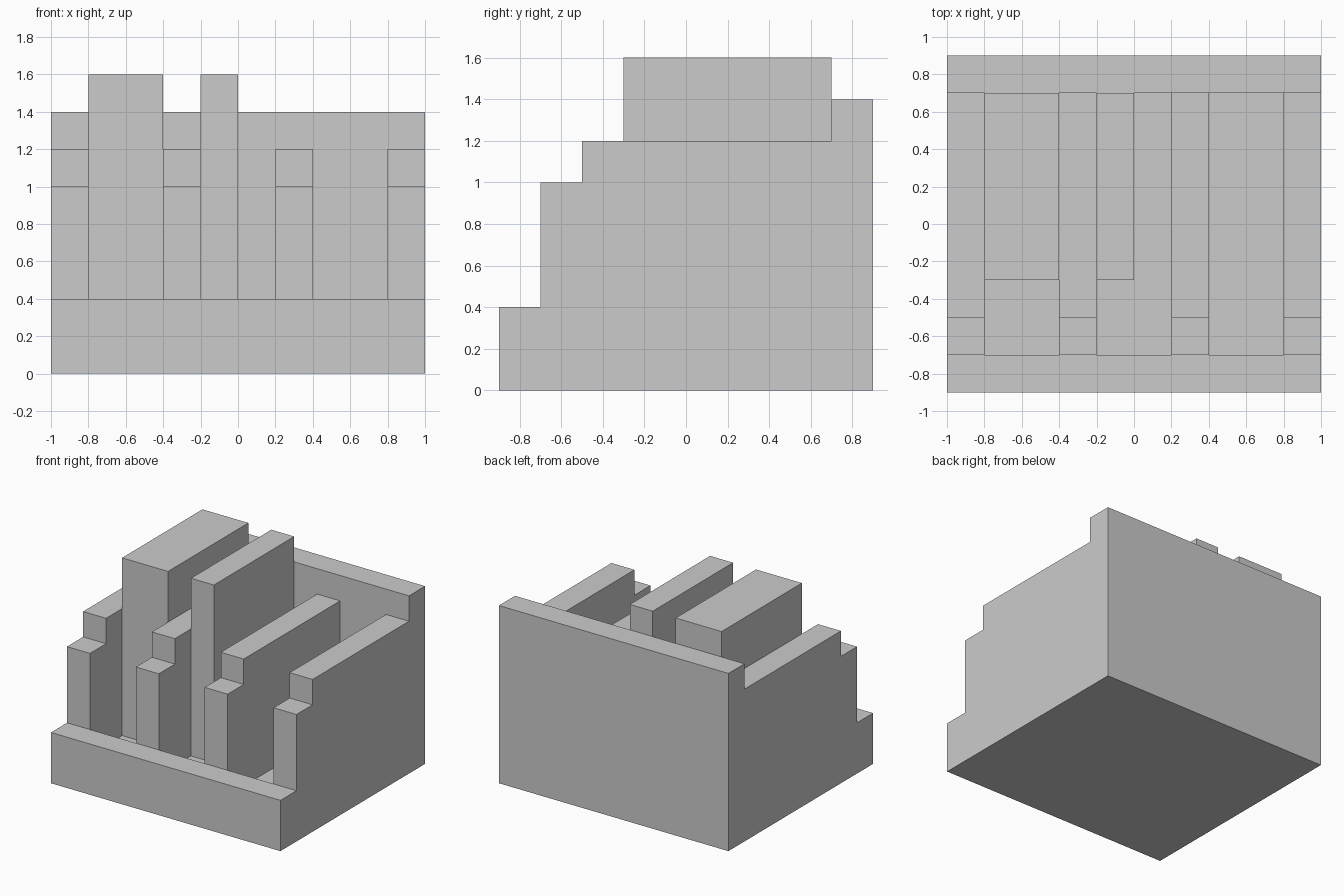
import bpy
import bmesh

if "Cube" in bpy.data.objects:
    bpy.data.objects.remove(bpy.data.objects["Cube"])

WALL, FLOOR = 0.2, 0.2
SLOTS = [(-0.8, -0.4), (-0.2, 0.2), (0.4, 0.8)]


def extrude_x(name, profile, x0, x1):
    """Extrude a (y, z) outline from x0 to x1."""
    bm = bmesh.new()
    face = bm.faces.new([bm.verts.new((x0, y, z)) for y, z in profile])
    ext = bmesh.ops.extrude_face_region(bm, geom=[face], use_keep_orig=True)
    verts = [g for g in ext["geom"] if isinstance(g, bmesh.types.BMVert)]
    bmesh.ops.translate(bm, verts=verts, vec=(x1 - x0, 0, 0))
    bmesh.ops.recalc_face_normals(bm, faces=bm.faces)
    mesh = bpy.data.meshes.new(name)
    bm.to_mesh(mesh)
    bm.free()
    obj = bpy.data.objects.new(name, mesh)
    bpy.context.collection.objects.link(obj)
    return obj


def box(name, x, y, z):
    outline = [(y[0], z[0]), (y[1], z[0]), (y[1], z[1]), (y[0], z[1])]
    return extrude_x(name, outline, *x)


# Rack: stepped side outline, with front lip and tall back
rack = extrude_x("rack", [
    (-0.9, 0), (0.9, 0), (0.9, 1.4), (0.7, 1.4), (0.7, 1.2),
    (-0.5, 1.2), (-0.5, 1.0), (-0.7, 1.0), (-0.7, 0.4), (-0.9, 0.4)], -1, 1)

# Three open-topped slots, leaving four dividers
for i, slot in enumerate(SLOTS):
    cutter = box(f"slot_cutter_{i + 1}", slot, (-0.7, 0.7), (FLOOR, 2.0))
    cutter.hide_render = True
    cutter.hide_viewport = True
    mod = rack.modifiers.new("slot", "BOOLEAN")
    mod.operation = "DIFFERENCE"
    mod.solver = "EXACT"
    mod.object = cutter

# Books standing against the back
box("thick_book", (-0.8, -0.4), (-0.3, 0.7), (FLOOR, 1.6))
box("thin_book", (-0.2, 0.0), (-0.3, 0.7), (FLOOR, 1.6))
